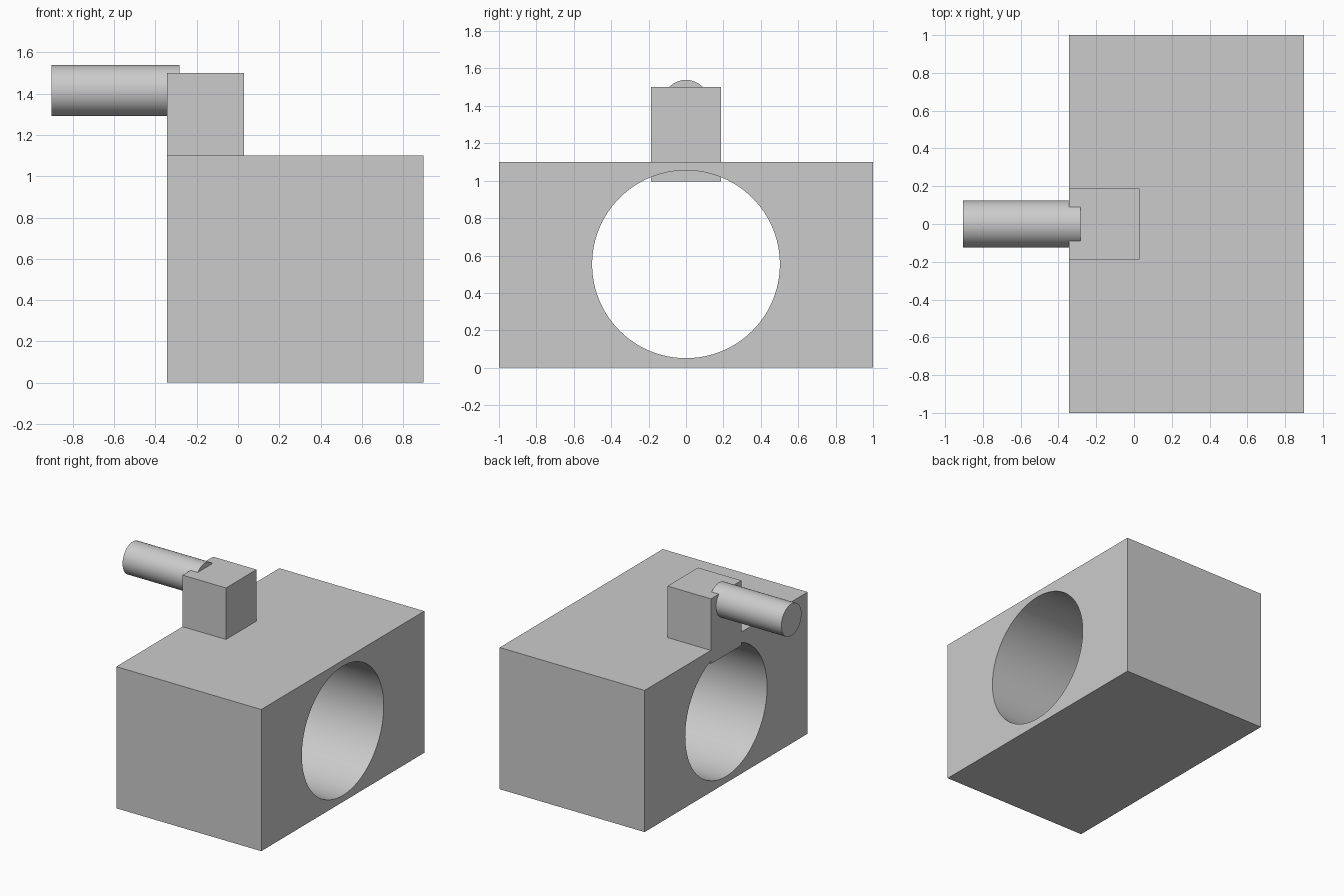
import bpy
import math

default = bpy.data.objects.get("Cube")
if default:
    bpy.data.objects.remove(default, do_unlink=True)

grey = bpy.data.materials.new("plain grey")
grey.use_nodes = True
colour = (0.6, 0.6, 0.6, 1)
grey.diffuse_color = colour
grey.node_tree.nodes["Principled BSDF"].inputs["Base Color"].default_value = colour


def box(name, low, high):
    """Box between two opposite corners."""
    centre = [(a + b) / 2 for a, b in zip(low, high)]
    bpy.ops.mesh.primitive_cube_add(size=1, location=centre)
    ob = bpy.context.object
    ob.name = name
    ob.scale = [b - a for a, b in zip(low, high)]
    bpy.ops.object.transform_apply(location=False, rotation=False, scale=True)
    ob.data.materials.append(grey)
    return ob


def rod(name, x0, x1, z, radius, sides):
    """Cylinder lying along x."""
    bpy.ops.mesh.primitive_cylinder_add(
        vertices=sides, radius=radius, depth=x1 - x0,
        location=((x0 + x1) / 2, 0, z), rotation=(0, math.pi / 2, 0))
    ob = bpy.context.object
    ob.name = name
    ob.data.materials.append(grey)
    return ob


def smooth(ob):
    bpy.ops.object.select_all(action="DESELECT")
    ob.select_set(True)
    bpy.context.view_layer.objects.active = ob
    bpy.ops.object.shade_smooth_by_angle(angle=math.radians(30))


back = -0.345  # shared rear plane of the body and the post

# Body with a round bore right through it
body = box("body", (back, -1, 0), (0.9, 1, 1.1))
cutter = rod("bore_cutter", -0.6, 1.2, 0.553, 0.502, 96)
cut = body.modifiers.new("bore", "BOOLEAN")
cut.operation = "DIFFERENCE"
cut.solver = "EXACT"
cut.object = cutter
bpy.context.view_layer.objects.active = body
bpy.ops.object.modifier_apply(modifier=cut.name)
bpy.data.objects.remove(cutter, do_unlink=True)
smooth(body)

# Post on top, reaching slightly into the bore
box("post", (back, -0.187, 0.995), (0.028, 0.187, 1.5))

# Round peg set into the post
smooth(rod("peg", -0.905, -0.283, 1.415, 0.124, 64))
